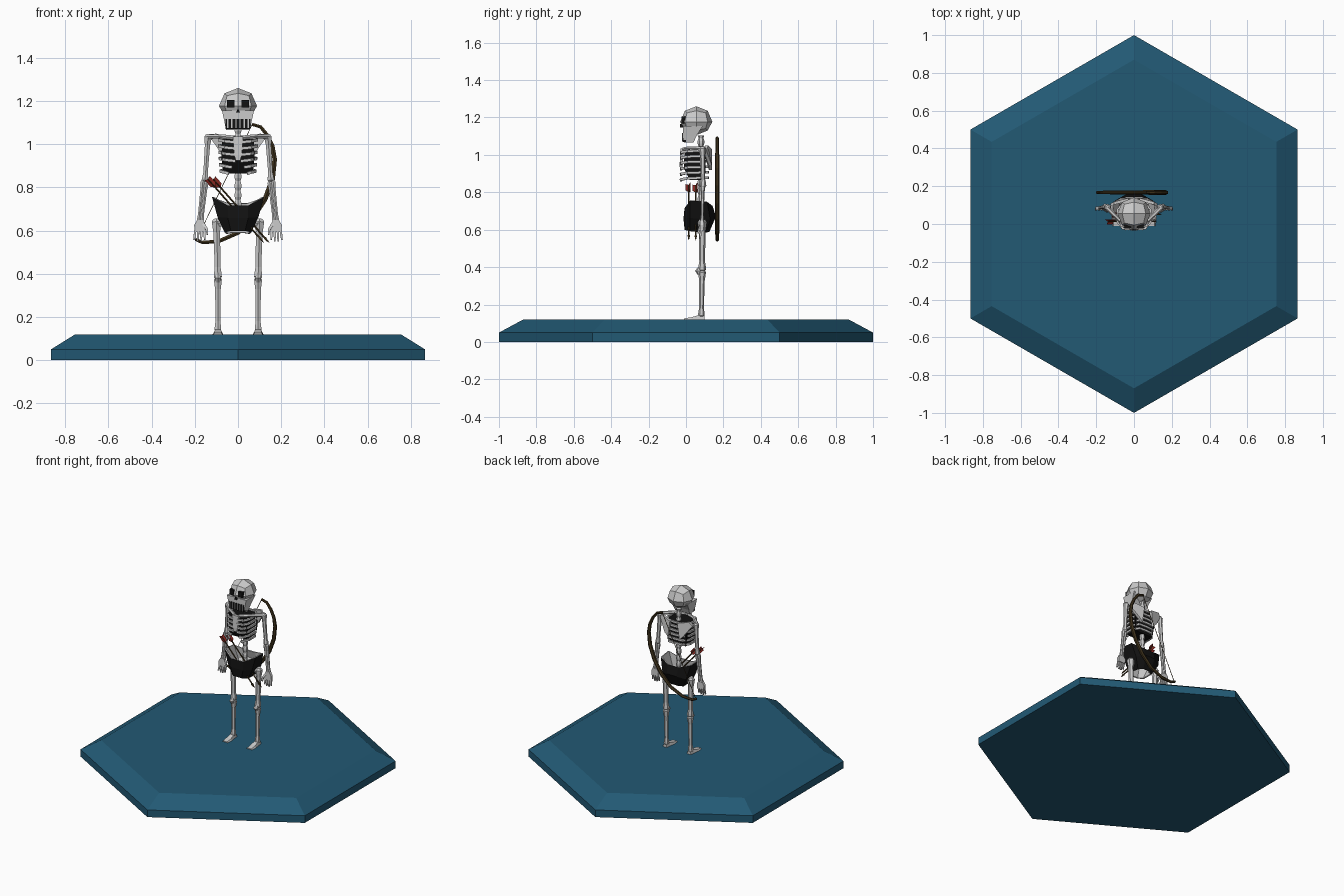
import bpy, bmesh, math
from mathutils import Vector as V

if "Cube" in bpy.data.objects:
    bpy.data.objects.remove(bpy.data.objects["Cube"])


def material(name, col):
    m = bpy.data.materials.new(name)
    m.diffuse_color = (*col, 1)
    m.use_nodes = True
    m.node_tree.nodes["Principled BSDF"].inputs["Base Color"].default_value = m.diffuse_color
    return m


BONE = material("bone", (.8, .8, .8))
BLUE = material("blue", (.016, .10, .175))
DARK = material("dark", (.006, .006, .006))
WOOD = material("wood", (.05, .033, .012))
RED = material("red", (.25, .02, .015))


def add(name, bm, mat=None):
    bmesh.ops.recalc_face_normals(bm, faces=bm.faces)
    me = bpy.data.meshes.new(name)
    bm.to_mesh(me)
    bm.free()
    ob = bpy.data.objects.new(name, me)
    bpy.context.collection.objects.link(ob)
    if mat:
        me.materials.append(mat)
    return ob


def loft(name, rings, mat=None, caps=True):
    bm = bmesh.new()
    vs = [[bm.verts.new(p) for p in r] for r in rings]
    n = len(rings[0])
    for a, b in zip(vs, vs[1:]):
        for i in range(n):
            bm.faces.new((a[i], a[(i + 1) % n], b[(i + 1) % n], b[i]))
    if caps:
        bm.faces.new(vs[0])
        bm.faces.new(vs[-1])
    return add(name, bm, mat)


def tube(name, path, radii, n=6, mat=None, up=(0, 1, 0), flat=1):
    path = [V(p) for p in path]
    rings = []
    for i, p in enumerate(path):
        t = (path[min(i + 1, len(path) - 1)] - path[max(i - 1, 0)]).normalized()
        u = t.cross(V(up)).normalized()
        w = u.cross(t)
        r = radii[i] if isinstance(radii, (list, tuple)) else radii
        rings.append([p + u * r * flat * math.cos((k + .5) * math.tau / n)
                      + w * r * math.sin((k + .5) * math.tau / n) for k in range(n)])
    return loft(name, rings, mat)


def bone(name, a, b, r, end):
    a, b = V(a), V(b)
    ts = (0, .05, .12, .22, .8, .9, .96, 1)
    k = (end * .6, end, end * .9, r, r * .85, end * .8, end * .85, end * .5)
    return tube(name, [a.lerp(b, t) for t in ts], k)


def box(name, x, y, z, mat=None):
    return loft(name, [[(x[0], y[0], h), (x[1], y[0], h), (x[1], y[1], h), (x[0], y[1], h)] for h in z], mat)


def tapered(name, sections, mat=None):
    return loft(name, [[(-w, a, z), (w, a, z), (w, b, z), (-w, b, z)] for z, w, a, b in sections], mat)


# hexagonal base with chamfered rim
loft("hex_base", [[(r * math.sin(i * math.pi / 3), r * math.cos(i * math.pi / 3), z) for i in range(6)]
                  for r, z in ((1, 0), (1, .05), (.87, .12))], BLUE)

# cranium: cube-based faceted ball
bm = bmesh.new()
bmesh.ops.create_cube(bm, size=2)
bmesh.ops.subdivide_edges(bm, edges=bm.edges[:], cuts=1, use_grid_fill=True)
for v in bm.verts:
    d = v.co.normalized()
    v.co = V((d.x * .088, d.y * .086 + .055, d.z * .083 + 1.177))
    if d.z < -.5:
        v.co.z += .012
add("cranium", bm)

# jaw, mouth and teeth
tapered("jaw", [(1.065, .055, -.011, .04), (1.10, .062, -.016, .055), (1.155, .074, -.016, .09)])
box("mouth", (-.058, .058), (-.019, 0), (1.07, 1.117), DARK)
for i in range(6):
    x = (i - 2.5) * .019
    box("tooth", (x - .003, x + .003), (-.022, -.01), (1.074, 1.117))
for s in (1, -1):
    box("eye_socket", (s * .016, s * .05), (-.025, .02), (1.169, 1.205), DARK)
loft("nose_hole", [[(-.009, y, 1.147), (.009, y, 1.147), (0, y, 1.165)] for y in (-.031, 0)], DARK)

# spine with vertebrae
tube("spine", [(0, .08, .655 + i * .0145) for i in range(32)],
     [.018 if i % 3 else .013 for i in range(32)])

# rib cage around a dark core
tapered("rib_core", [(.865, .068, .02, .1), (.93, .076, -.012, .105), (1.025, .074, -.008, .105)], DARK)
tapered("sternum", [(.925, .01, -.033, -.018), (.95, .018, -.034, -.018), (1.035, .024, -.03, -.012)])
for s in (1, -1):
    for i in range(6):
        z, k = 1.02 - i * .029, 1 - .015 * i
        tip = .012 if i < 4 else .012 + .017 * (i - 3)
        plan = ((0, .118, .004), (.055, .116, .004), (.088, .075, .002), (.087, .01, 0),
                (.06, -.024, -.006), (tip, -.028, -.011))
        tube("rib", [(s * x * k, y, z + dz) for x, y, dz in plan], .0095, 4, None, (0, 0, 1), .8)
    # collar bone and shoulder blade
    tube("collar_bone", [(s * .015, -.012, 1.03), (s * .075, .02, 1.037), (s * .142, .085, 1.035)],
         (.011, .01, .013))
    loft("shoulder_blade", [[(s * .028, y, 1.03), (s * .105, y - .02, 1.05), (s * .125, y - .03, 1.025),
                             (s * .07, y, .945), (s * .045, y, .92)] for y in (.122, .138)])
    # arm
    bone("upper_arm", (s * .138, .087, 1.045), (s * .153, .092, .825), .014, .02)
    bone("forearm_outer", (s * .162, .09, .835), (s * .182, .086, .64), .009, .012)
    bone("forearm_inner", (s * .146, .09, .83), (s * .168, .086, .64), .009, .012)
    # hand
    loft("palm", [[(s * (.176 + a * w), .084 + b, z) for a, b in ((-1, -.009), (1, -.009), (1, .009), (-1, .009))]
                  for z, w in ((.65, .013), (.625, .027), (.595, .025))])
    for i in range(4):
        x = .157 + i * .0135
        end = (.153 + i * .017, .075, .55 + .008 * (abs(i - 1.3) > 1))
        tube("finger", [(s * x, .084, .602), (s * (x + end[0]) / 2, .078, .575), (s * end[0], end[1], end[2])],
             (.0075, .007, .005), 4)
    tube("thumb", [(s * .16, .08, .63), (s * .144, .07, .605), (s * .142, .064, .58)], (.009, .008, .005), 4)
    # leg and foot
    tube("hip_joint", [(s * .06, .08, .635), (s * .1, .085, .635)], (.018, .02))
    bone("thigh", (s * .1, .087, .655), (s * .093, .086, .375), .018, .025)
    tube("knee_cap", [(s * .093, .072, .395), (s * .093, .066, .38), (s * .093, .072, .362)], (.01, .017, .01))
    bone("shin", (s * .093, .086, .385), (s * .093, .082, .13), .015, .021)
    loft("foot", [[(s * .093 - w, y, .118), (s * .093 + w, y, .118), (s * .093 + w * .7, y, z),
                   (s * .093 - w * .7, y, z)]
                  for y, w, z in ((-.01, .022, .126), (.03, .025, .132), (.065, .018, .143), (.1, .016, .138))])


# pelvis: open faceted bowl, dark inside
def ring(half):
    return half + [(-x, y, z) for x, y, z in reversed(half)]


pelvis = loft("pelvis", [ring(h) for h in (
    [(.045, 0, .715), (.113, .025, .757), (.108, .11, .75), (.04, .135, .725)],
    [(.045, -.006, .66), (.088, .025, .665), (.085, .125, .655), (.035, .152, .67)],
    [(.03, 0, .6), (.055, .025, .595), (.048, .1, .588), (.025, .118, .592)])], BONE, False)
pelvis.data.materials.append(DARK)
sol = pelvis.modifiers.new("wall", "SOLIDIFY")
sol.thickness = .008
sol.offset = -1
sol.material_offset = 1

# bow slung on the back, with string
bow = [(.065, 1.092), (.105, 1.08), (.137, 1.04), (.16, .99), (.17, .93), (.16, .84), (.125, .745),
       (.07, .66), (0, .59), (-.09, .55), (-.165, .545), (-.198, .56)]
tube("bow", [(x, .167, z) for x, z in bow],
     [.008, .009, .01, .011, .012, .013, .013, .012, .011, .01, .009, .008], 6, WOOD)
tube("bow_string", [(.065, .167, 1.09), (-.192, .167, .558)], .002, 4, WOOD)

# arrows tucked through the pelvis
for x, y, z in ((-.138, .015, .838), (-.112, .052, .836)):
    a = V((x, y, z))
    d = V((.25, 0, -.285))
    tube("arrow_shaft", [a, a + d], .0045, 5, WOOD)
    tube("arrow_tip", [a + d * .93, a + d * .95, a + d * 1.03], (.004, .008, .001), 4, WOOD)
    t = d.normalized()
    side = t.cross(V((0, 1, 0)))
    for k in range(3):
        ang = k * math.tau / 3 + .5
        o = side * math.cos(ang) + V((0, math.sin(ang), 0))
        n = t.cross(o) * .0015
        loft("feather", [[a + n * q, a + o * .017 + n * q - t * .006, a + o * .017 + t * .035 + n * q,
                          a + t * .05 + n * q] for q in (-1, 1)], RED)
